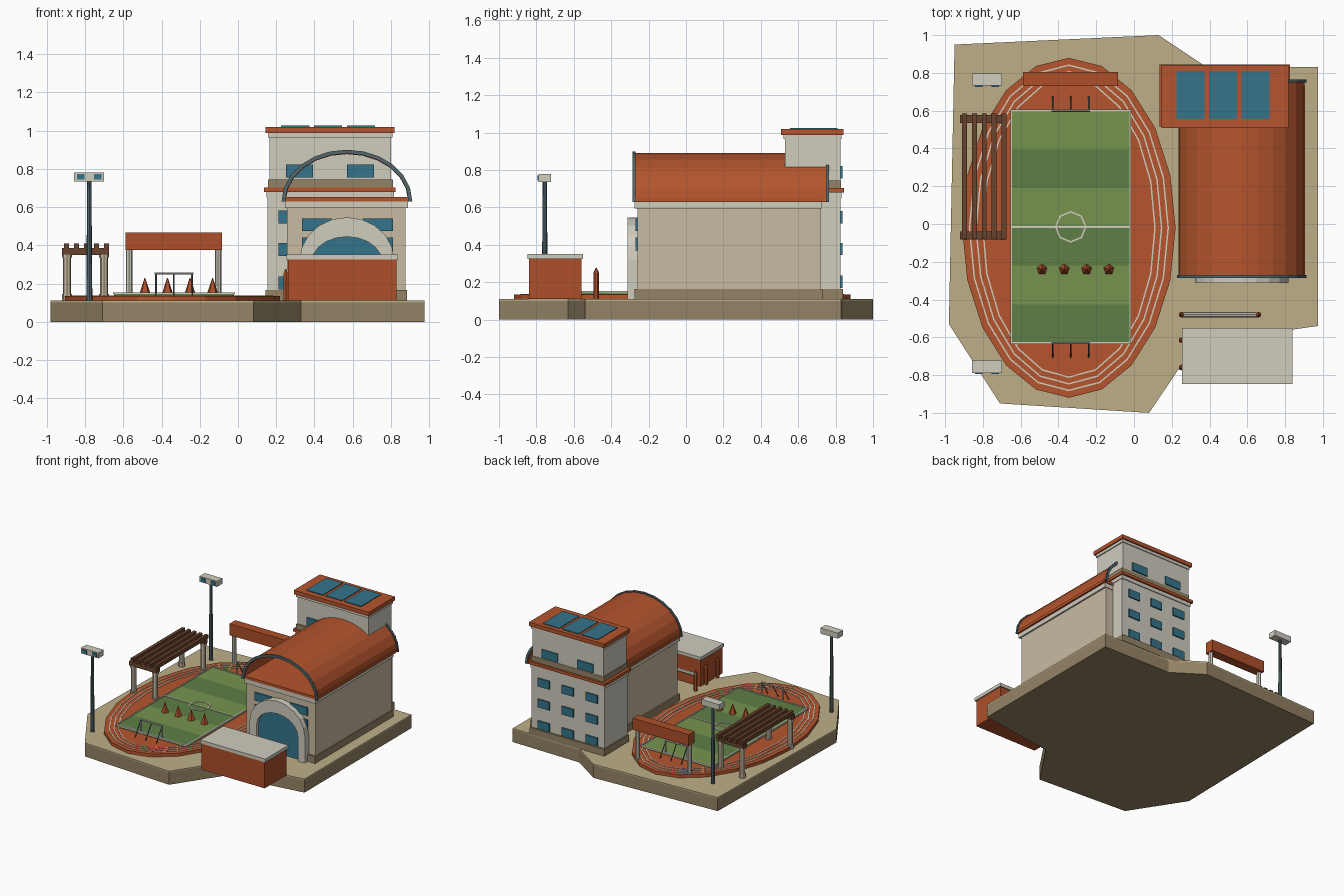
import bpy, bmesh
from math import sin, cos, pi
from mathutils import Vector

if "Cube" in bpy.data.objects:
    bpy.data.objects.remove(bpy.data.objects["Cube"])


def mat(name, hexcode):
    m = bpy.data.materials.new(name)
    srgb = [int(hexcode[i:i + 2], 16) / 255 for i in (0, 2, 4)]
    m.diffuse_color = [c / 12.92 if c < 0.04 else ((c + 0.055) / 1.055) ** 2.4 for c in srgb] + [1]
    m.use_nodes = True
    m.node_tree.nodes["Principled BSDF"].inputs["Base Color"].default_value = m.diffuse_color
    return m


ORANGE, RED = mat("orange", "B5552D"), mat("brick", "AD4F2A")
WHITE, BEIGE = mat("white", "D0CCBE"), mat("beige", "C9BBA2")
TAN, BROWN = mat("tan", "BDAF88"), mat("stone", "958466")
WOOD, STEEL, BLUE = mat("wood", "69432E"), mat("steel", "52666A"), mat("glass", "34748A")
GRASS = [mat("grass_light", "76944E"), mat("grass_dark", "5E7F46")]


def make(name, bm, m):
    bmesh.ops.recalc_face_normals(bm, faces=bm.faces)
    me = bpy.data.meshes.new(name)
    bm.to_mesh(me)
    bm.free()
    me.materials.append(m)
    ob = bpy.data.objects.new(name, me)
    bpy.context.collection.objects.link(ob)
    return ob


def box(name, x0, x1, y0, y1, z0, z1, m):
    bm = bmesh.new()
    bmesh.ops.create_cube(bm, size=1)
    for v in bm.verts:
        v.co = ((x0 + x1) / 2 + v.co.x * (x1 - x0), (y0 + y1) / 2 + v.co.y * (y1 - y0),
                (z0 + z1) / 2 + v.co.z * (z1 - z0))
    return make(name, bm, m)


def rod(name, a, b, r, m, n=8, r2=None):
    a, b = Vector(a), Vector(b)
    bm = bmesh.new()
    bmesh.ops.create_cone(bm, cap_ends=True, segments=n, radius1=r,
                          radius2=r if r2 is None else r2, depth=(b - a).length)
    q = Vector((0, 0, 1)).rotation_difference(b - a)
    for v in bm.verts:
        v.co = q @ v.co + (a + b) / 2
    return make(name, bm, m)


def prism(name, pts, offset, m):
    bm = bmesh.new()
    f = bm.faces.new([bm.verts.new(p) for p in pts])
    new = bmesh.ops.extrude_face_region(bm, geom=[f])["geom"]
    bmesh.ops.translate(bm, vec=offset, verts=[v for v in new if isinstance(v, bmesh.types.BMVert)])
    return make(name, bm, m)


def ellipse(cx, cy, rx, ry, n, z):
    return [(cx + rx * sin(2 * pi * i / n), cy + ry * cos(2 * pi * i / n), z) for i in range(n)]


def ring(name, cx, cy, rx, ry, n, w, z, h, m):
    # flat closed band with a rectangular section
    bm = bmesh.new()
    loops = [[bm.verts.new(p) for p in ellipse(cx, cy, rx - d, ry - d, n, zz)]
             for d, zz in ((0, z), (0, z + h), (w, z + h), (w, z))]
    for k in range(4):
        p, q = loops[k], loops[(k + 1) % 4]
        for i in range(n):
            j = (i + 1) % n
            bm.faces.new((p[i], p[j], q[j], q[i]))
    return make(name, bm, m)


def arc(cx, cz, rx, rz, n, y):
    return [(cx - rx * cos(pi * i / n), y, cz + rz * sin(pi * i / n)) for i in range(n + 1)]


def band(name, outer, inner, depth, m):
    # open arch made from an outer and an inner path
    return prism(name, outer + inner[::-1], (0, depth, 0), m)


# ground slab
plan = [(-.95, .95), (.13, 1), (.37, .84), (.975, .83), (.975, -.54), (.33, -.63),
        (.08, -1), (-.71, -.95), (-.98, -.53)]
prism("ground_slab", [(x, y, 0) for x, y in plan], (0, 0, .1), BROWN)
prism("ground_top", [(x, y, .1) for x, y in plan], (0, 0, .01), TAN)

# running track with lane lines
CX, CY = -.345, -.02
prism("track", ellipse(CX, CY, .565, .9, 20, .11), (0, 0, .025), ORANGE)
for d in (.035, .07, .105):
    ring("lane_line", CX, CY, .565 - d, .9 - d, 20, .008, .133, .005, WHITE)

# striped pitch and its markings
for i in range(6):
    y = .6 - .205 * i
    box("grass_stripe", -.65, -.02, y - .205, y, .13, .15, GRASS[i % 2])
for y in (-.63, -.015, .6):
    box("pitch_line", -.655, -.015, y - .005, y + .005, .145, .154, WHITE)
for x in (-.65, -.02):
    box("side_line", x - .005, x + .005, -.63, .6, .145, .154, WHITE)
ring("centre_circle", -.335, -.015, .084, .084, 8, .009, .147, .007, WHITE)

# goals
for y, s in ((.6, 1), (-.63, -1)):
    for x in (-.43, -.24):
        rod("goal_post", (x, y, .14), (x, y, .255), .006, WHITE, 6)
    rod("goal_crossbar", (-.436, y, .252), (-.234, y, .252), .006, WHITE, 6)
    for x in (-.43, -.335, -.24):
        rod("goal_stay", (x, y, .25), (x, y + .075 * s, .135), .004, STEEL, 5)

# training cones
for i in range(4):
    rod("training_cone", (-.487 + .118 * i, -.24, .15), (-.487 + .118 * i, -.24, .23), .029, RED, 5, .002)

# floodlights
for y in (-.755, .765):
    rod("light_pole", (-.778, y, .11), (-.778, y, .74), .016, STEEL, 8, .011)
    box("light_head", -.857, -.7, y - .033, y + .033, .735, .78, WHITE)
    for x in (-.823, -.734):
        box("light_lens", x - .02, x + .02, y - .039, y - .03, .743, .772, BLUE)

# pergola
for y in (-.06, .555):
    for x in (-.895, -.7):
        rod("pergola_base", (x, y, .11), (x, y, .145), .026, BEIGE)
        rod("pergola_column", (x, y, .14), (x, y, .35), .021, BEIGE)
        rod("pergola_cap", (x, y, .335), (x, y, .352), .026, BEIGE)
    box("pergola_beam", -.92, -.675, y - .021, y + .021, .35, .385, WOOD)
for i in range(5):
    x = -.897 + .052 * i
    box("pergola_slat", x - .013, x + .013, -.08, .585, .38, .41, WOOD)

# banner gate over the track
box("banner", -.588, -.085, .73, .805, .375, .467, RED)
for x in (-.57, -.104):
    rod("banner_post", (x, .767, .11), (x, .767, .38), .017, WHITE)

# school block
box("block_base", .145, .815, .525, .84, .11, .165, BROWN)
box("block_body", .155, .81, .53, .825, .11, .65, WHITE)
box("block_trim", .148, .815, .525, .832, .65, .68, WHITE)
box("block_ledge", .135, .825, .515, .845, .68, .703, ORANGE)
box("parapet_band", .158, .81, .52, .828, .703, .745, BROWN)
box("upper_body", .165, .8, .53, .825, .74, .965, WHITE)
box("upper_trim", .158, .808, .52, .832, .965, .99, WHITE)
box("upper_roof", .145, .818, .508, .843, .988, .02 + 1, ORANGE)
for x in (.225, .397, .569):
    box("solar_panel", x, x + .148, .555, .81, 1.015, 1.026, BLUE)
for y0, y1 in ((.52, .54), (.815, .836)):
    for x in (.265, .48, .695):
        for z in (.17, .345, .515):
            box("block_window", x - .052, x + .052, y0, y1, z, z + .066, BLUE)
    for x in (.322, .64):
        box("upper_window", x - .071, x + .071, y0, y1, .755, .822, BLUE)

# sports hall with an open barrel roof
box("hall_base", .245, .885, -.275, .73, .11, .165, BROWN)
box("hall_body", .257, .877, -.26, .72, .11, .6, BEIGE)
box("hall_cornice", .245, .89, -.275, .725, .595, .63, WHITE)
box("hall_ceiling", .235, .905, -.275, .73, .63, .652, ORANGE)
band("barrel_roof", arc(.57, .63, .333, .26, 12, -.275), arc(.57, .63, .32, .247, 12, -.275), 1.03, ORANGE)
for y in (-.285, .748):
    band("roof_rim", arc(.57, .63, .342, .27, 12, y), arc(.57, .63, .322, .25, 12, y), .016, STEEL)
for x in (.41, .73):
    for z0, z1 in ((.475, .54), (.35, .44), (.19, .28)):
        box("hall_window", x - .075, x + .08, -.27, -.25, z0, z1, BLUE)

# arched entrance
outer = [(.322, -.312, .11)] + arc(.57, .32, .248, .227, 10, -.312) + [(.818, -.312, .11)]
inner = [(.385, -.312, .11)] + arc(.57, .31, .185, .135, 10, -.312) + [(.755, -.312, .11)]
band("entrance_arch", outer, inner, .06, WHITE)
prism("entrance_glass", [(x, -.285, z) for x, y, z in inner], (0, .03, 0), BLUE)

# kiosk
box("kiosk_body", .262, .828, -.84, -.56, .11, .328, RED)
box("kiosk_roof", .254, .838, -.847, -.55, .325, .352, WHITE)

# barrier rail and bollards
for x, y in ((.25, -.48), (.66, -.48), (.25, -.615), (.25, -.76)):
    rod("bollard", (x, y, .11), (x, y, .25), .014, RED, 6)
    rod("bollard_tip", (x, y, .25), (x, y, .275), .015, RED, 6, .004)
rod("barrier_rail", (.25, -.48, .24), (.66, -.48, .24), .014, WHITE, 8)
